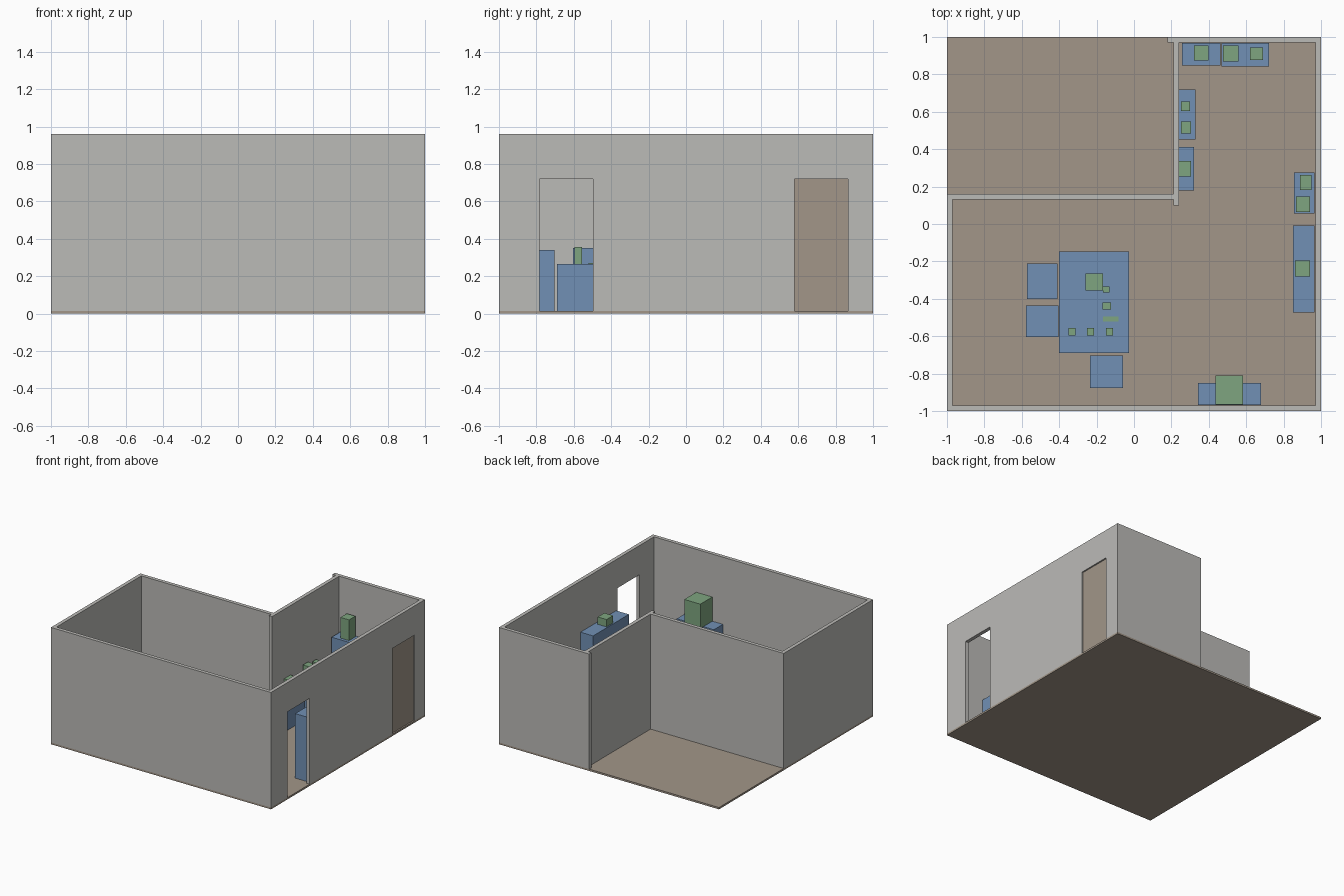
import bpy, bmesh
from mathutils import Vector

FLOOR = 0.015   # top of floor slab
WALL = 0.96     # top of walls


def material(name, rgb):
    m = bpy.data.materials.new(name)
    m.diffuse_color = (*rgb, 1)
    return m


grey = material("wall_grey", (0.50, 0.495, 0.475))
brown = material("floor_brown", (0.36, 0.305, 0.25))
blue = material("furniture_blue", (0.165, 0.28, 0.46))
green = material("item_green", (0.21, 0.375, 0.215))


def prism(name, points, offset, mat):
    """Extrude a flat outline along an offset vector."""
    bm = bmesh.new()
    face = bm.faces.new([bm.verts.new(p) for p in points])
    ext = bmesh.ops.extrude_face_region(bm, geom=[face])
    verts = [g for g in ext["geom"] if isinstance(g, bmesh.types.BMVert)]
    bmesh.ops.translate(bm, verts=verts, vec=Vector(offset))
    bmesh.ops.recalc_face_normals(bm, faces=bm.faces)
    mesh = bpy.data.meshes.new(name)
    bm.to_mesh(mesh)
    bm.free()
    mesh.materials.append(mat)
    obj = bpy.data.objects.new(name, mesh)
    bpy.context.collection.objects.link(obj)
    return obj


def box(name, x0, x1, y0, y1, z0, z1, mat):
    pts = [(x0, y0, z0), (x1, y0, z0), (x1, y1, z0), (x0, y1, z0)]
    return prism(name, pts, (0, 0, z1 - z0), mat)


# Floor slab
box("floor", -1, 1, -1, 1, 0, FLOOR, brown)

# Front, left, inner and back walls as one footprint
plan = [(0.97, -1), (-1, -1), (-1, 0.16), (0.21, 0.16), (0.21, 0.97), (0.18, 0.97),
        (0.18, 1), (0.97, 1), (0.97, 0.97), (0.24, 0.97), (0.24, 0.10), (0.21, 0.10),
        (0.21, 0.13), (-0.97, 0.13), (-0.97, -0.97), (0.97, -0.97)]
prism("room_walls", [(x, y, FLOOR) for x, y in plan], (0, 0, WALL - FLOOR), grey)

# Right wall with two door openings
side = [(-1, FLOOR), (-0.783, FLOOR), (-0.783, 0.72), (-0.497, 0.72), (-0.497, FLOOR),
        (0.58, FLOOR), (0.58, 0.72), (0.865, 0.72), (0.865, FLOOR), (1, FLOOR),
        (1, WALL), (-1, WALL)]
prism("right_wall", [(0.97, y, z) for y, z in side], (0.03, 0, 0), grey)

# Closed door, slightly recessed
box("door_panel", 0.972, 0.988, 0.58, 0.865, FLOOR, 0.72, brown)

# Furniture: x0, x1, y0, y1, height, then items: x0, x1, y0, y1, height
furniture = {
    "table": (-0.40, -0.028, -0.69, -0.148, 0.265, [
        (-0.26, -0.165, -0.355, -0.265, 0.38),
        (-0.165, -0.13, -0.367, -0.333, 0.34),
        (-0.168, -0.124, -0.458, -0.42, 0.34),
        (-0.165, -0.083, -0.52, -0.495, 0.27),
        (-0.35, -0.313, -0.597, -0.555, 0.355),
        (-0.25, -0.215, -0.597, -0.555, 0.355),
        (-0.15, -0.113, -0.597, -0.555, 0.355)]),
    "chair_left_back": (-0.572, -0.41, -0.40, -0.212, 0.345, []),
    "chair_left_front": (-0.578, -0.405, -0.604, -0.435, 0.35, []),
    "chair_front": (-0.236, -0.06, -0.877, -0.703, 0.34, []),
    "front_cabinet": (0.342, 0.68, -0.967, -0.85, 0.41, [
        (0.437, 0.583, -0.965, -0.81, 0.61)]),
    "right_cabinet": (0.85, 0.965, -0.472, -0.008, 0.545, [
        (0.86, 0.94, -0.282, -0.196, 0.605)]),
    "right_counter": (0.855, 0.965, 0.055, 0.275, 0.32, [
        (0.888, 0.948, 0.182, 0.262, 0.41),
        (0.865, 0.942, 0.065, 0.147, 0.41)]),
    "back_cabinet": (0.257, 0.463, 0.848, 0.967, 0.51, [
        (0.32, 0.398, 0.873, 0.955, 0.68)]),
    "back_counter": (0.467, 0.722, 0.842, 0.967, 0.33, [
        (0.475, 0.56, 0.868, 0.955, 0.45),
        (0.62, 0.69, 0.878, 0.943, 0.43)]),
    "inner_counter_back": (0.24, 0.33, 0.453, 0.72, 0.32, [
        (0.252, 0.30, 0.605, 0.655, 0.40),
        (0.252, 0.305, 0.483, 0.547, 0.42)]),
    "inner_counter_front": (0.24, 0.32, 0.18, 0.412, 0.32, [
        (0.24, 0.305, 0.255, 0.337, 0.39)]),
}
for name, (x0, x1, y0, y1, top, items) in furniture.items():
    box(name, x0, x1, y0, y1, FLOOR, top, blue)
    for i, (a, b, c, d, item_top) in enumerate(items):
        box(f"{name}_item_{i + 1}", a, b, c, d, top, item_top, green)
